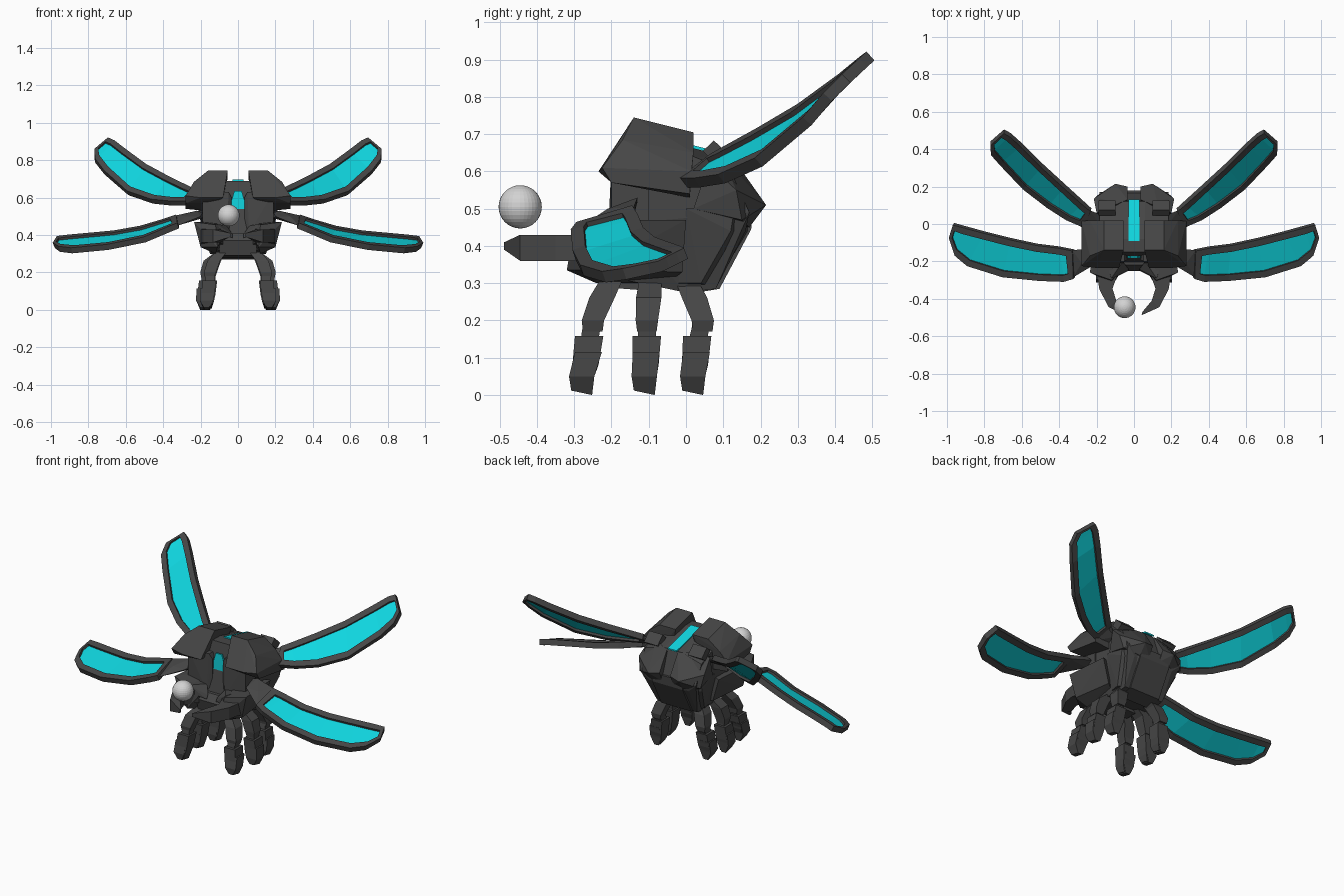
import bpy, bmesh
from mathutils import Vector


def material(name, rgb):
    m = bpy.data.materials.new(name)
    m.diffuse_color = (*rgb, 1)
    return m


DARK = material("dark_grey", (0.062, 0.062, 0.062))
CYAN = material("cyan", (0.005, 0.68, 0.75))
LIGHT = material("light_grey", (0.65, 0.65, 0.65))


def finish(name, bm, mat):
    bmesh.ops.recalc_face_normals(bm, faces=bm.faces)
    me = bpy.data.meshes.new(name)
    bm.to_mesh(me)
    bm.free()
    me.materials.append(mat)
    ob = bpy.data.objects.new(name, me)
    bpy.context.collection.objects.link(ob)
    return ob


def mirror(ob):
    ob.modifiers.new("mirror", 'MIRROR')
    return ob


def hull(name, pts, mat=DARK):
    """Faceted block spanning a handful of corner points."""
    bm = bmesh.new()
    for p in pts:
        bm.verts.new(p)
    r = bmesh.ops.convex_hull(bm, input=bm.verts)
    junk = [v for v in r["geom_interior"] + r["geom_unused"]
            if isinstance(v, bmesh.types.BMVert)]
    bmesh.ops.delete(bm, geom=list(set(junk)), context='VERTS')
    bmesh.ops.dissolve_limit(bm, angle_limit=0.02, verts=bm.verts, edges=bm.edges)
    return finish(name, bm, mat)


def both(x, yz):
    """Side profile repeated at +x and -x."""
    return [(s * x, y, z) for s in (1, -1) for y, z in yz]


def loft(name, rings, mat=DARK):
    """Closed skin through rings of equal point count."""
    bm = bmesh.new()
    loops = [[bm.verts.new(p) for p in r] for r in rings]
    n = len(loops[0])
    for a, b in zip(loops, loops[1:]):
        for i in range(n):
            bm.faces.new((a[i], a[(i + 1) % n], b[(i + 1) % n], b[i]))
    bm.faces.new(loops[0])
    bm.faces.new(loops[-1])
    return finish(name, bm, mat)


def box_ring(x, y, z, hx, hy, tilt=0):
    return [(x + a * hx, y + b * hy, z + b * tilt)
            for a, b in ((-1, -1), (1, -1), (1, 1), (-1, 1))]


# --- body ---
hull("torso",
     both(0.185, [(-0.17, 0.6), (-0.17, 0.46), (0.02, 0.64), (0.12, 0.6), (0.17, 0.49)])
     + both(0.13, [(-0.22, 0.32), (0.0, 0.275), (0.08, 0.285), (0.16, 0.44)])
     + both(0.06, [(-0.15, 0.69), (-0.08, 0.69), (0.12, 0.635)]))
mirror(hull("shoulder", [
    (0.055, -0.14, 0.745), (0.16, -0.14, 0.745), (0.055, 0.02, 0.705), (0.16, 0.02, 0.705),
    (0.235, -0.17, 0.685), (0.235, 0.02, 0.65), (0.28, -0.225, 0.61), (0.28, -0.2, 0.57),
    (0.28, 0.015, 0.6), (0.28, 0.01, 0.54), (0.08, -0.235, 0.6), (0.2, -0.235, 0.6),
    (0.18, -0.19, 0.57), (0.18, 0.01, 0.53), (0.08, 0.0, 0.6)]))
mirror(hull("chest_plate", [
    (0.05, -0.2, 0.63), (0.19, -0.2, 0.63), (0.035, -0.19, 0.6), (0.035, -0.19, 0.45),
    (0.19, -0.2, 0.46), (0.06, -0.21, 0.41), (0.15, -0.2, 0.4), (0.05, -0.1, 0.63),
    (0.19, -0.1, 0.63), (0.19, -0.1, 0.46), (0.05, -0.1, 0.42)]))
hull("chest_light", [(x, y, z) for y in (-0.181, -0.172) for x, z in (
    (-0.02, 0.635), (0.02, 0.635), (0.036, 0.58), (0.036, 0.46),
    (0.02, 0.41), (-0.02, 0.41), (-0.036, 0.46), (-0.036, 0.58))], CYAN)
hull("back_light", both(0.03, [(-0.09, 0.697), (-0.09, 0.69), (0.13, 0.643), (0.13, 0.635)]), CYAN)

# --- rear shell ---
mirror(hull("rear_shell", [
    (0.035, 0.13, 0.63), (0.13, 0.09, 0.65), (0.2, 0.06, 0.62), (0.215, 0.135, 0.55),
    (0.1, 0.215, 0.51), (0.035, 0.2, 0.52), (0.2, 0.15, 0.47), (0.1, 0.17, 0.45),
    (0.035, 0.17, 0.46), (0.19, 0.02, 0.5), (0.035, 0.05, 0.5)]))
hull("tail_panel",
     both(0.1, [(0.18, 0.5), (0.175, 0.445), (0.09, 0.285), (0.0, 0.27), (0.1, 0.5)]))
mirror(hull("rear_side_panel", [
    (0.1, 0.165, 0.5), (0.19, 0.13, 0.5), (0.1, 0.165, 0.44), (0.19, 0.12, 0.44),
    (0.1, 0.075, 0.29), (0.15, 0.04, 0.3), (0.19, 0.0, 0.5), (0.14, -0.02, 0.3)]))
mirror(hull("wing_socket", [
    (x, y, z) for x in (0.1, 0.19) for y, z in
    ((0.045, 0.655), (0.075, 0.683), (0.125, 0.635), (0.09, 0.61))]))

# --- jaw ---
mirror(hull("cheek", [
    (0.12, -0.3, 0.455), (0.235, -0.26, 0.47), (0.2, -0.25, 0.335), (0.11, -0.32, 0.335),
    (0.215, 0.0, 0.47), (0.17, -0.01, 0.33), (0.1, -0.05, 0.47), (0.1, -0.05, 0.3),
    (0.12, -0.24, 0.3), (0.06, -0.24, 0.42)]))
hull("mouth", both(0.1, [(-0.22, 0.41), (-0.25, 0.37), (-0.23, 0.29), (-0.1, 0.28), (-0.1, 0.42)]))
mirror(hull("brow", [
    (0.03, -0.24, 0.405), (0.12, -0.29, 0.46), (0.03, -0.25, 0.385), (0.13, -0.3, 0.42),
    (0.06, -0.2, 0.45), (0.15, -0.2, 0.46)]))

# --- curved pincers: outer and inner edge points, low and high z ---
pincer = [(0.20, -0.25, 0.08, -0.25, 0.35, 0.44), (0.195, -0.29, 0.095, -0.29, 0.36, 0.43),
          (0.185, -0.35, 0.115, -0.345, 0.36, 0.43), (0.135, -0.445, 0.095, -0.41, 0.36, 0.43),
          (0.04, -0.488, 0.045, -0.47, 0.39, 0.41)]
mirror(loft("pincer", [[(a, b, z0), (c, d, z0), (c, d, z1), (a, b, z1)]
                       for a, b, c, d, z0, z1 in pincer]))

# --- six legs: y of hip, knee, shin top, foot; x of foot ---
legs = {"front_leg": (-0.2, -0.25, -0.26, -0.28, 0.16),
        "middle_leg": (-0.095, -0.105, -0.105, -0.112, 0.18),
        "rear_leg": (0.0, 0.045, 0.03, 0.018, 0.155)}
for name, (hip, knee, shin, foot, fx) in legs.items():
    mirror(loft(name + "_thigh", [
        box_ring(0.09, hip, 0.31, 0.03, 0.03),
        box_ring(fx - 0.03, (hip + knee) / 2, 0.262, 0.034, 0.034),
        box_ring(fx - 0.01, knee, 0.2, 0.032, 0.03),
        box_ring(fx - 0.008, knee, 0.17, 0.024, 0.026)]))
    mirror(loft(name + "_knee", [
        box_ring(fx - 0.01, knee, 0.205, 0.024, 0.024),
        box_ring(fx - 0.01, shin, 0.14, 0.024, 0.024)]))
    mirror(loft(name + "_shin", [
        box_ring(fx - 0.008, shin, 0.158, 0.036, 0.038),
        box_ring(fx + 0.002, (shin + foot) / 2, 0.08, 0.036, 0.035),
        box_ring(fx + 0.002, foot, 0.045, 0.028, 0.032),
        box_ring(fx + 0.004, foot, 0.012, 0.018, 0.026, -0.006)]))
    mirror(loft(name + "_shin_guard", [
        box_ring(fx + 0.008, shin - 0.002, 0.115, 0.034, 0.036),
        box_ring(fx + 0.01, foot, 0.05, 0.034, 0.034),
        box_ring(fx + 0.008, foot, 0.006, 0.014, 0.028, -0.006)]))


# --- wings: rows of (trailing edge, leading edge) from root to tip ---
def strip(name, rows, mat, thick):
    bm = bmesh.new()
    grid = [[bm.verts.new(p) for p in r] for r in rows]
    last, m = len(grid) - 2, len(grid[0]) - 2
    for i, (a, b) in enumerate(zip(grid, grid[1:])):
        for j in range(m + 1):
            # frame keeps only the border cells
            if m and 0 < i < last and 0 < j < m:
                continue
            bm.faces.new((a[j], a[j + 1], b[j + 1], b[j]))
    ob = finish(name, bm, mat)
    s = ob.modifiers.new("thickness", 'SOLIDIFY')
    s.thickness, s.offset = thick, 0
    return mirror(ob)


def wing(name, sections, rim, end):
    secs = [(Vector(a), Vector(b)) for a, b in sections]

    def lerp(s, t, f):
        return tuple(p.lerp(q, f) for p, q in zip(s, t))
    # extra sections mark where the panel begins and ends
    first = lerp(secs[0], secs[1], end[0])
    final = lerp(secs[-1], secs[-2], end[1])
    secs = [secs[0], first] + secs[1:-1] + [final, secs[-1]]
    rows = []
    for a, b in secs:
        d = (b - a).normalized() * min(rim, (b - a).length * 0.3)
        rows.append((a, a + d, b - d, b))
    strip(name + "_frame", rows, DARK, 0.032)
    strip(name + "_panel", [(r[1], r[2]) for r in rows[1:-1]], CYAN, 0.006)


wing("rear_wing", [
    ((0.23, 0.075, 0.635), (0.27, -0.01, 0.57)),
    ((0.27, 0.11, 0.655), (0.36, 0.03, 0.57)),
    ((0.37, 0.2, 0.705), (0.46, 0.095, 0.58)),
    ((0.49, 0.31, 0.77), (0.59, 0.195, 0.625)),
    ((0.60, 0.42, 0.85), (0.715, 0.325, 0.735)),
    ((0.66, 0.475, 0.895), (0.765, 0.38, 0.80)),
    ((0.695, 0.495, 0.91), (0.768, 0.43, 0.85))], 0.034, (0.35, 0.25))
wing("front_wing", [
    ((0.325, -0.14, 0.495), (0.32, -0.29, 0.45)),
    ((0.40, -0.125, 0.47), (0.37, -0.305, 0.43)),
    ((0.52, -0.11, 0.435), (0.50, -0.30, 0.375)),
    ((0.66, -0.08, 0.41), (0.70, -0.28, 0.335)),
    ((0.80, -0.045, 0.397), (0.89, -0.22, 0.317)),
    ((0.91, -0.015, 0.387), (0.955, -0.165, 0.325)),
    ((0.965, 0.0, 0.38), (0.985, -0.07, 0.345))], 0.036, (0.5, 0.3))

# --- wing links ---
mirror(hull("rear_wing_link", [
    (0.17, -0.02, 0.58), (0.18, 0.05, 0.62), (0.17, 0.0, 0.56), (0.24, 0.075, 0.645),
    (0.27, -0.01, 0.555), (0.27, -0.01, 0.585), (0.25, 0.07, 0.62), (0.18, 0.05, 0.59)]))
mirror(hull("front_wing_link", [
    (0.19, -0.13, 0.52), (0.22, -0.13, 0.53), (0.19, -0.17, 0.49), (0.2, -0.21, 0.5),
    (0.33, -0.14, 0.505), (0.33, -0.14, 0.48), (0.28, -0.21, 0.5), (0.325, -0.285, 0.45),
    (0.29, -0.22, 0.465)]))

# --- floating orb ---
bpy.ops.mesh.primitive_uv_sphere_add(segments=32, ring_count=16, radius=0.058,
                                     location=(-0.05, -0.445, 0.505))
orb = bpy.context.object
orb.name = "orb"
orb.data.materials.append(LIGHT)
